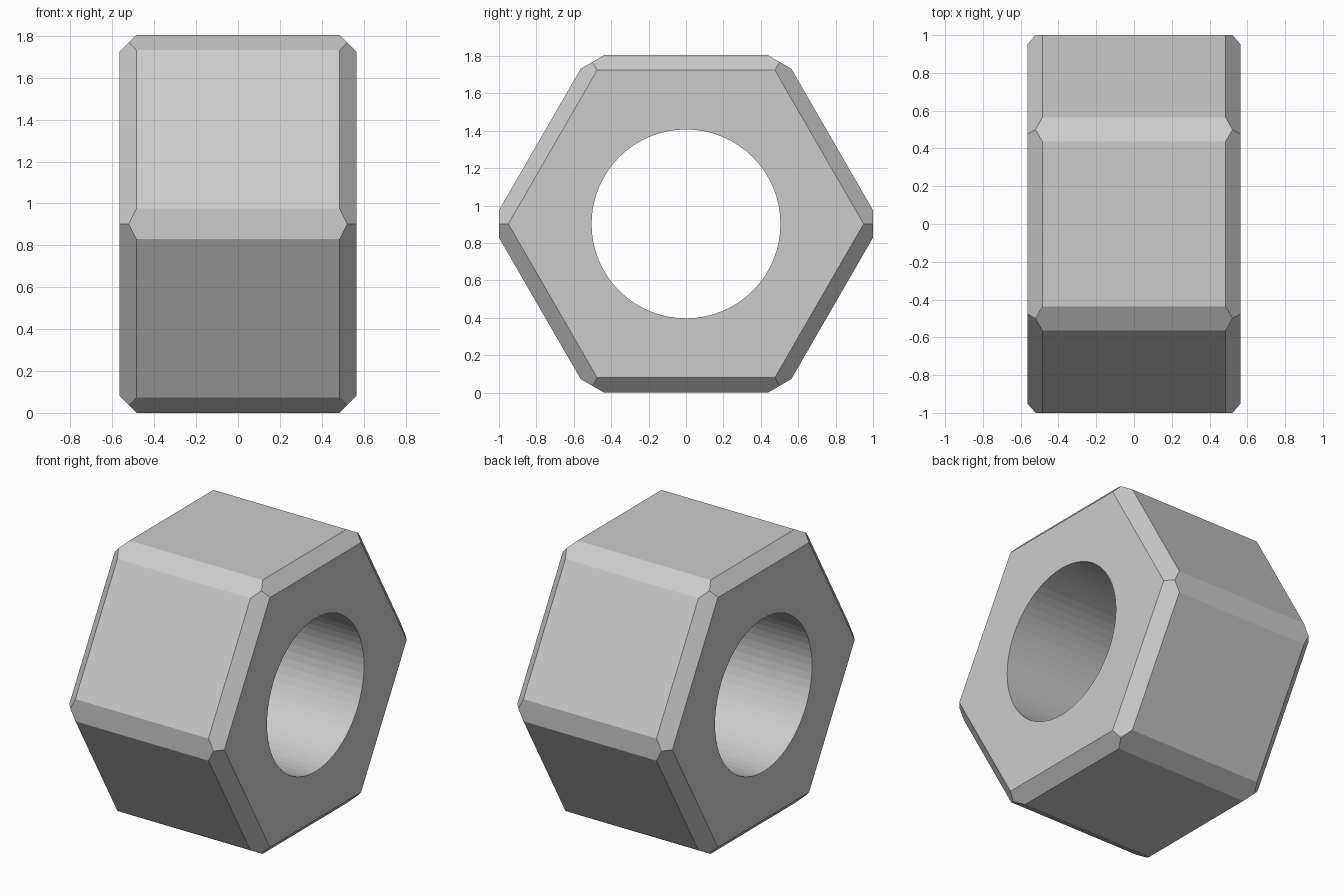
import bpy, bmesh
from math import radians, cos, sin, pi
from mathutils import Vector, Matrix

if "Cube" in bpy.data.objects:
    bpy.data.objects.remove(bpy.data.objects["Cube"])

APO = 0.9025          # centre to flat, also the centre height
HALF = 0.565          # half thickness along x
CH = 0.08             # end chamfer
BORE = 0.505

# Hexagonal nut body: rings along x, narrower at both ends for the chamfers
bm = bmesh.new()
profile = [(-HALF, APO - CH), (-HALF + CH, APO), (HALF - CH, APO), (HALF, APO - CH)]
rings = []
for x, a in profile:
    r = a / cos(pi / 6)
    rings.append([bm.verts.new((x, r * cos(k * pi / 3), r * sin(k * pi / 3))) for k in range(6)])
for lo, hi in zip(rings, rings[1:]):
    for k in range(6):
        j = (k + 1) % 6
        bm.faces.new((lo[k], lo[j], hi[j], hi[k]))
bm.faces.new(rings[0])
bm.faces.new(rings[-1])

# Cut the six long corners flat
for k in range(6):
    n = Vector((0, cos(k * pi / 3), sin(k * pi / 3)))
    cut = bmesh.ops.bisect_plane(bm, geom=bm.verts[:] + bm.edges[:] + bm.faces[:],
                                 plane_co=n, plane_no=n, clear_outer=True)
    edges = [e for e in cut["geom_cut"] if isinstance(e, bmesh.types.BMEdge)]
    bmesh.ops.contextual_create(bm, geom=edges)
bmesh.ops.recalc_face_normals(bm, faces=bm.faces[:])
bmesh.ops.translate(bm, verts=bm.verts[:], vec=(0, 0, APO))
mesh = bpy.data.meshes.new("hex_nut")
bm.to_mesh(mesh)
bm.free()
nut = bpy.data.objects.new("hex_nut", mesh)
bpy.context.collection.objects.link(nut)

# Round bore through the middle
bpy.ops.mesh.primitive_cylinder_add(vertices=64, radius=BORE, depth=3,
                                    location=(0, 0, APO), rotation=(0, radians(90), 0))
cutter = bpy.context.object
cutter.name = "bore_cutter"
mod = nut.modifiers.new("bore", 'BOOLEAN')
mod.operation = 'DIFFERENCE'
mod.solver = 'EXACT'
mod.object = cutter
bpy.context.view_layer.objects.active = nut
bpy.ops.object.modifier_apply(modifier=mod.name)
bpy.data.objects.remove(cutter, do_unlink=True)
